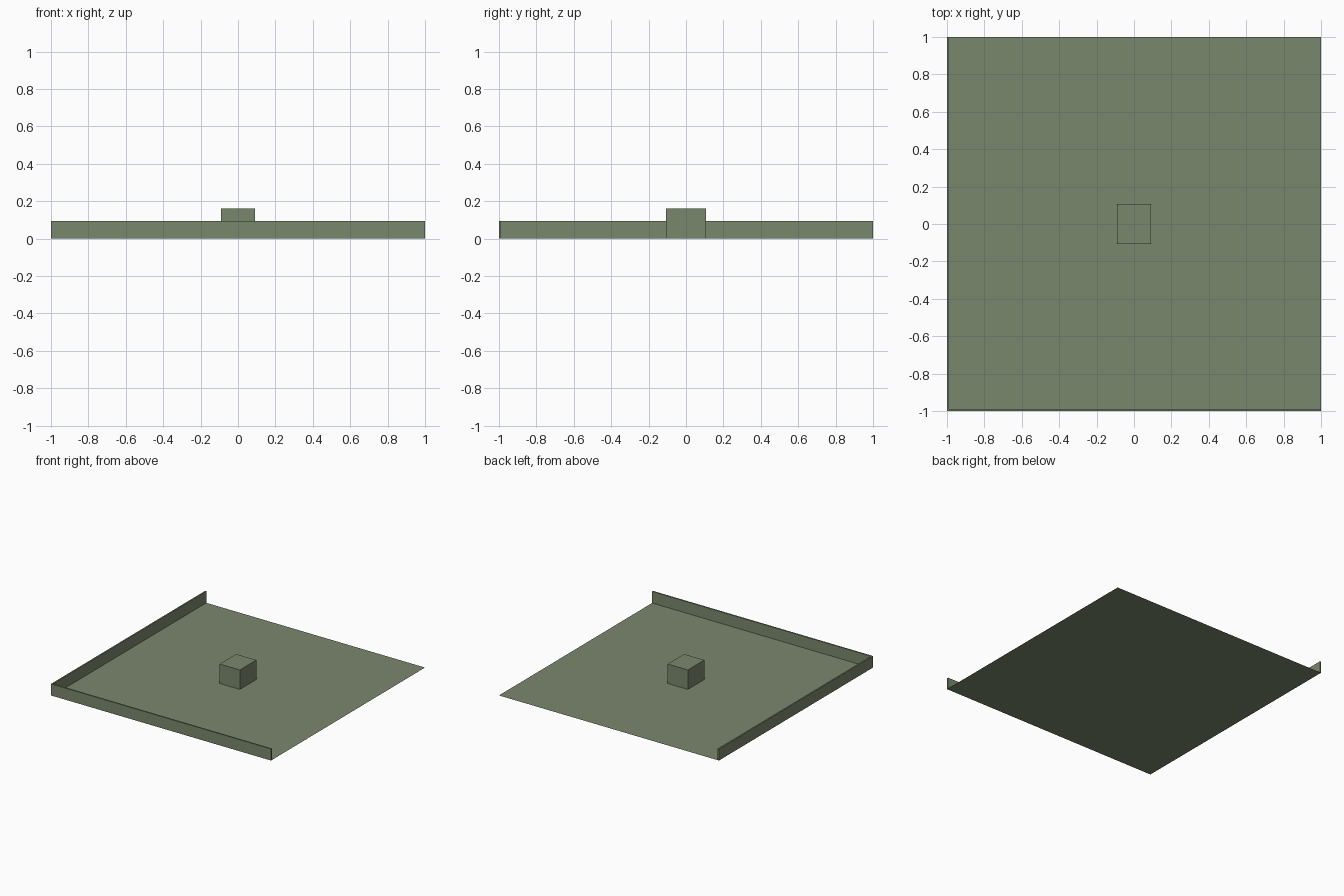
import bpy

default = bpy.data.objects.get("Cube")
if default:
    bpy.data.objects.remove(default, do_unlink=True)

green = bpy.data.materials.new("sage green")
green.use_nodes = True
color = (0.195, 0.242, 0.152, 1)
green.diffuse_color = color
green.node_tree.nodes["Principled BSDF"].inputs["Base Color"].default_value = color


def finish(name):
    obj = bpy.context.object
    obj.name = name
    obj.data.materials.append(green)
    return obj


def box(name, low, high):
    """Box between two opposite corners."""
    bpy.ops.mesh.primitive_cube_add(size=1, location=[(a + b) / 2 for a, b in zip(low, high)])
    obj = finish(name)
    obj.scale = [b - a for a, b in zip(low, high)]
    bpy.ops.object.transform_apply(location=False, rotation=False, scale=True)
    return obj


WALL, HEIGHT = 0.012, 0.095

# Flat floor sheet
bpy.ops.mesh.primitive_plane_add(size=2)
finish("floor")

# Low walls along two adjoining edges
box("front_wall", (-1, -1, 0), (1, -1 + WALL, HEIGHT))
box("right_wall", (-1, -1 + WALL, 0), (-1 + WALL, 1, HEIGHT))

# Block in the middle
box("centre_block", (-0.092, -0.107, 0), (0.092, 0.107, 0.16))
